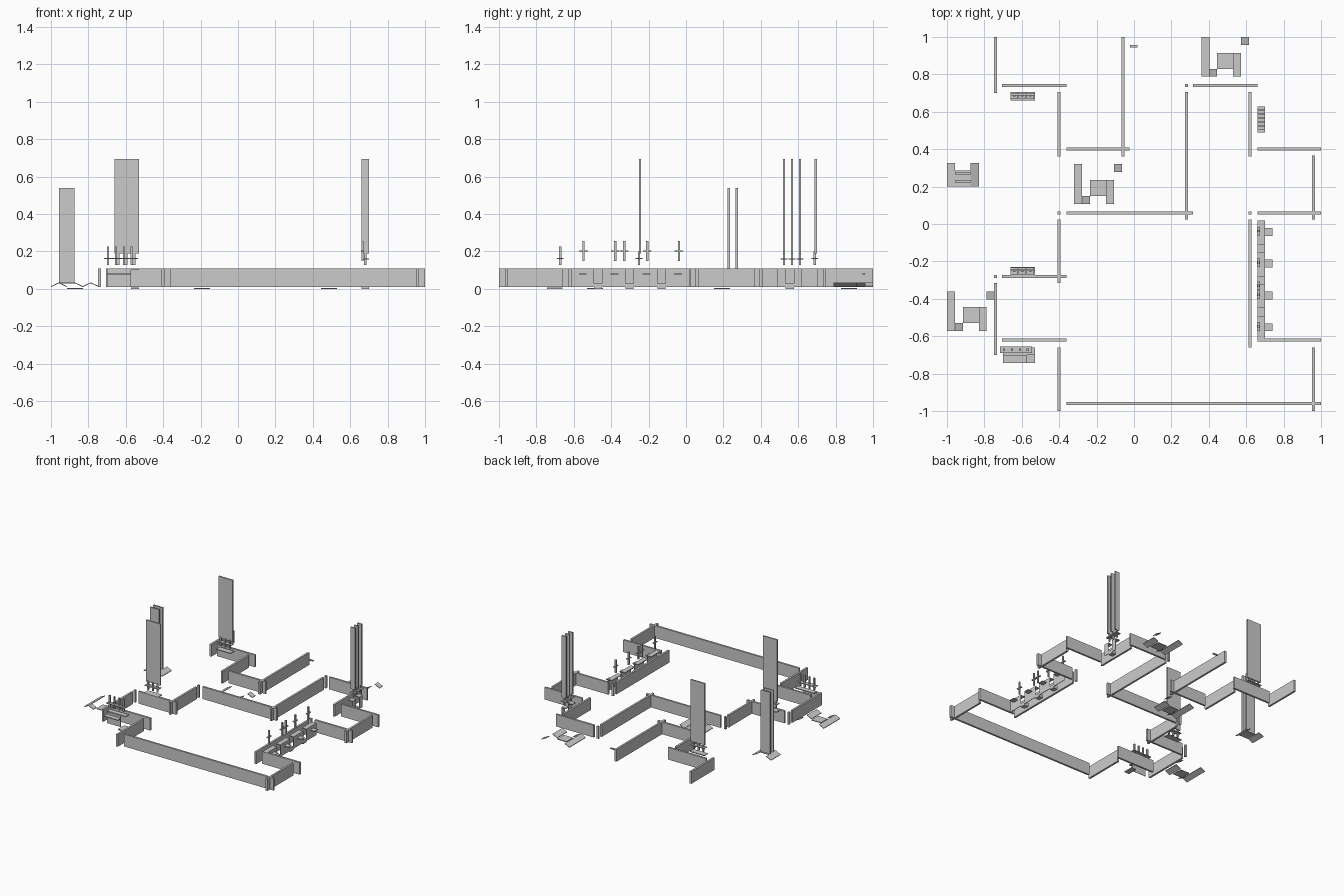
import bpy

C = 0.0425  # one floor-plan cell


def box(name, x0, x1, y0, y1, z0, z1, rise=0.0):
    """Box between limits; rise lifts the +x end to make a sloped tile."""
    faces = [(0, 1, 3, 2), (4, 6, 7, 5), (0, 4, 5, 1), (2, 3, 7, 6), (0, 2, 6, 4), (1, 5, 7, 3)]
    verts = [(x, y, z + (rise if x == x1 else 0))
             for x in (x0, x1) for y in (y0, y1) for z in (z0, z1)]
    me = bpy.data.meshes.new(name)
    me.from_pydata(verts, [], faces)
    ob = bpy.data.objects.new(name, me)
    bpy.context.collection.objects.link(ob)
    return ob


# Walls running along y, then along x
T = 0.008
for x, y0, y1 in [(-.74, .70, 1), (-.06, .36, 1), (-.40, .36, .705), (.28, .025, .705),
                  (.62, .36, .705), (.96, .025, .365), (-.40, -.315, .025),
                  (-.74, -.70, -.315), (.62, -.66, .025), (-.40, -1, -.66), (.96, -1, -.66)]:
    box("wall_y", x - T, x + T, y0, y1, .01, .11)
for y, x0, x1 in [(.74, -.705, -.36), (.74, .315, .66), (.40, -.36, -.025), (.40, .66, 1),
                  (.06, -.36, .315), (.06, .66, 1), (-.28, -.705, -.36),
                  (-.62, -.705, -.36), (-.62, .66, 1), (-.96, -.36, 1)]:
    box("wall_x", x0, x1, y - T, y + T, .01, .11)

# Corner posts
for x, y in [(.28, .74), (-.40, .06), (-.74, -.28), (.62, .06)]:
    box("corner_post", x - T, x + T, y - T, y + T, .01, .11)

# Sunken pools with sloped banks (corner is the left, far corner)
for x, y in [(-1, -.36), (-.32, .32), (.36, 1)]:
    box("left_bank", x, x + C, y - 5 * C, y, .01, .015, .02)
    box("near_bank", x + C, x + 2 * C, y - 5 * C, y - 4 * C, .03, .035, -.02)
    box("pool_floor", x + 2 * C, x + 4 * C, y - 4 * C, y - 2 * C, 0, .006)
    box("right_bank", x + 4 * C, x + 5 * C, y - 5 * C, y - 2 * C, .01, .015, .02)
    box("outer_bank", x + 5 * C, x + 6 * C, y - C, y, .03, .035, -.02)

# Twin panels on a small ramped base
box("ramp_left", -1, -.957, .20, .325, .01, .015, .02)
box("ramp_right", -.873, -.83, .20, .325, .03, .035, -.02)
box("ramp_deck", -.957, -.873, .20, .285, .029, .034)
for y in (.228, .271):
    box("tall_panel", -.957, -.873, y - .006, y + .006, .034, .54)


def cross(x, y, z0, z1, zc, along_y):
    """Small post with a thin crossing plate."""
    box("cross_post", x - .006, x + .006, y - .006, y + .006, z0, z1)
    dx, dy = (.008, .023) if along_y else (.021, .018)
    box("cross_plate", x - dx, x + dx, y - dy, y + dy, zc - .003, zc + .003)


# Long right counter: four bays with shelves and crosses, low tiles between
for i in range(4):
    y = -.62 + i * 4 * C
    box("counter_top", .66, .70, y, y + 3 * C, .101, .108)
    box("counter_front", .696, .70, y, y + 3 * C, .01, .101)
    box("counter_shelf", .70, .74, y + 1.1 * C, y + 2.1 * C, .076, .083)
    cross(.666, y + 1.7 * C, .15, .255, .203, True)
    if i < 3:
        box("counter_gap_tile", .66, .70, y + 3 * C, y + 4 * C, 0, .03)
cross(.666, -.33, .15, .255, .203, True)

# Front left counter
box("counter_top", -.70, -.573, -.70, -.66, .101, .108)
box("counter_front", -.70, -.573, -.704, -.70, .01, .101)
box("counter_shelf", -.70, -.573, -.742, -.704, .076, .083)
box("counter_end_tile", -.573, -.53, -.742, -.66, 0, .008)
box("counter_end_top", -.573, -.53, -.70, -.66, .101, .108)
for i in range(4):
    cross(-.695 + i * C, -.672, .128, .228, .163, False)

# Wide tall panels over small counters on the left
for y0, y1, yp in [(.66, .705, .694), (-.272, -.23, -.246)]:
    box("small_counter", -.66, -.53, y0, y1, .101, .108)
    box("tall_panel", -.66, -.53, yp - .006, yp + .006, .19, .695)
    for i in range(3):
        cross(-.64 + i * C, yp - .005, .128, .20, .163, False)

# Three narrow tall panels on the right
for y in (.524, .567, .61):
    box("tall_panel", .66, .70, y - .006, y + .006, .19, .695)
    cross(.68, y, .128, .19, .16, False)
for y in (.49, .577):
    box("small_counter", .66, .70, y, y + C, .101, .108)
    box("small_counter_front", .696, .70, y, y + C, .01, .101)
box("small_counter_tile", .66, .70, .533, .577, 0, .03)

# Loose ledge by the back wall
box("ledge", -.022, .02, .945, .958, .076, .084)
